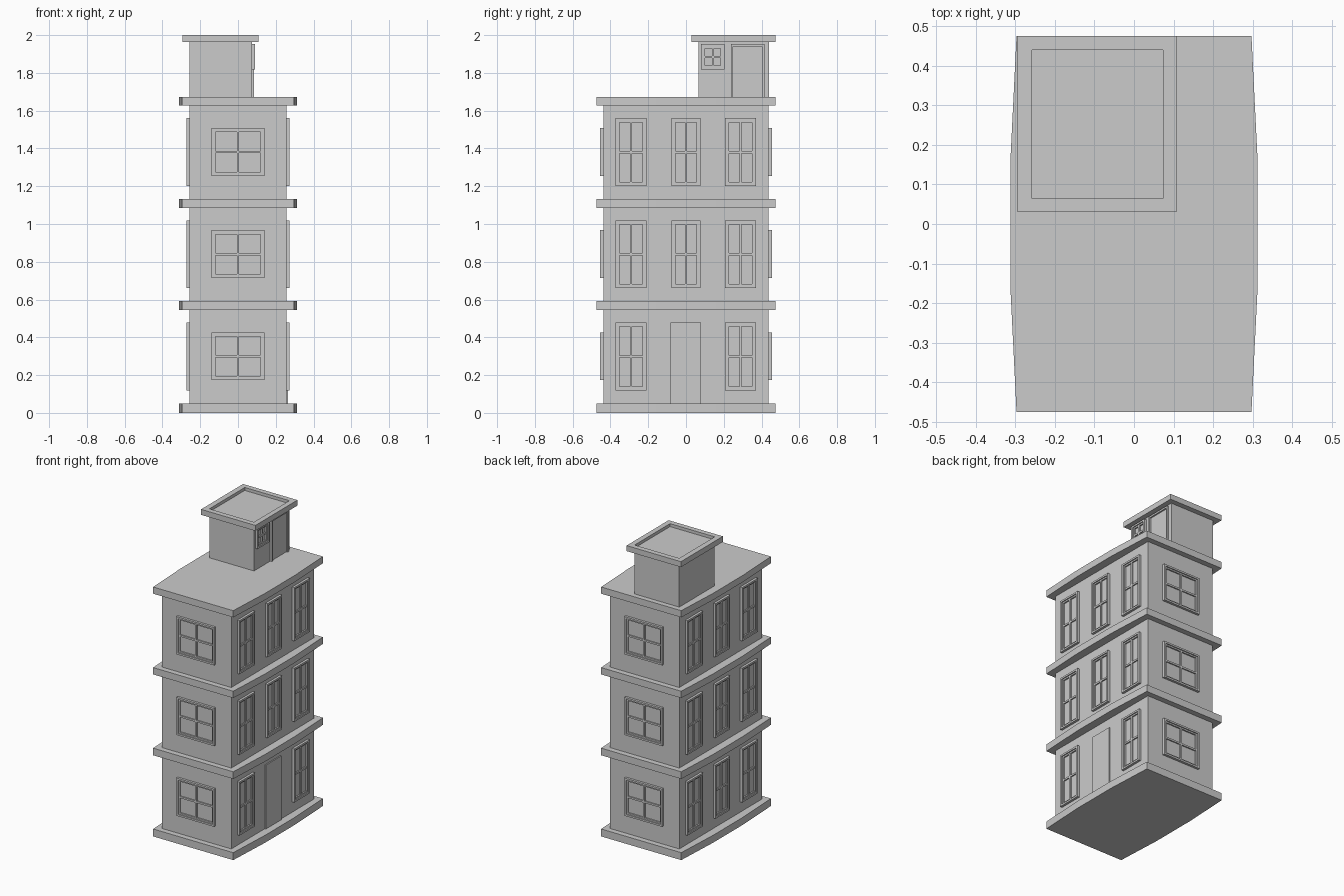
import bpy, bmesh, math
from mathutils import Matrix, Vector

if "Cube" in bpy.data.objects:
    bpy.data.objects.remove(bpy.data.objects["Cube"])

grey = bpy.data.materials.new("light grey")
grey.diffuse_color = (0.6, 0.6, 0.6, 1)
grey.use_nodes = True
grey.node_tree.nodes["Principled BSDF"].inputs["Base Color"].default_value = grey.diffuse_color


def finish(bm, name):
    bmesh.ops.recalc_face_normals(bm, faces=bm.faces)
    me = bpy.data.meshes.new(name)
    bm.to_mesh(me)
    bm.free()
    me.materials.append(grey)
    ob = bpy.data.objects.new(name, me)
    bpy.context.collection.objects.link(ob)
    return ob


def add_box(bm, lo, hi, mat=Matrix()):
    lo, hi = Vector(lo), Vector(hi)
    m = mat @ Matrix.Translation((lo + hi) / 2) @ Matrix.Diagonal((*(hi - lo), 1))
    bmesh.ops.create_cube(bm, size=1, matrix=m)


def box(name, lo, hi, mat=Matrix()):
    bm = bmesh.new()
    add_box(bm, lo, hi, mat)
    return finish(bm, name)


def add_ring(bm, u0, u1, z0, z1, w, depth, mat):
    # rectangular border of width w, standing out from the wall by depth
    for a, b, c, d in ((u0, u1, z0, z0 + w), (u0, u1, z1 - w, z1),
                       (u0, u0 + w, z0 + w, z1 - w), (u1 - w, u1, z0 + w, z1 - w)):
        add_box(bm, (a, -depth, c), (b, 0.002, d), mat)


def wall_matrix(turn, dist):
    # local x runs along the wall, local -y points outwards
    return Matrix.Rotation(math.radians(turn), 4, 'Z') @ Matrix.Translation((0, -dist, 0))


def window(name, mat, u0, u1, z0, z1):
    bm = bmesh.new()
    w = 0.012
    add_ring(bm, u0, u1, z0, z1, w, 0.016, mat)
    a, b, c, d = u0 + w, u1 - w, z0 + w, z1 - w
    add_ring(bm, a, b, c, d, w * 0.8, 0.009, mat)
    um, zm, h = (u0 + u1) / 2, (z0 + z1) / 2, 0.006
    s = w * 0.8
    add_box(bm, (um - h, -0.008, c + s), (um + h, 0.002, d - s), mat)
    for p, q in ((a + s, um - h), (um + h, b - s)):
        add_box(bm, (p, -0.008, zm - h), (q, 0.002, zm + h), mat)
    finish(bm, name)


WX, WY, PITCH = 0.257, 0.438, 0.541

# bowed floor slabs
outline = [(0.297, -0.475), (0.3125, -0.16), (0.3125, 0.16), (0.297, 0.475)]
outline += [(-x, -y) for x, y in outline]
for i in range(4):
    z0 = (0, 0.544, 1.086, 1.627)[i]
    z1 = (0.05, 0.592, 1.132, 1.672)[i]
    bm = bmesh.new()
    f = bm.faces.new([bm.verts.new((x, y, z0)) for x, y in outline])
    r = bmesh.ops.extrude_face_region(bm, geom=[f])
    bmesh.ops.translate(bm, vec=(0, 0, z1 - z0),
                        verts=[v for v in r["geom"] if isinstance(v, bmesh.types.BMVert)])
    finish(bm, f"floor_slab_{i}")
    if i < 3:
        top = (0.544, 1.086, 1.627)[i]
        box(f"storey_walls_{i}", (-WX, -WY, z1), (WX, WY, top))

# windows on all four sides, door on the right side of the ground floor
right = wall_matrix(90, WX)
for i in range(3):
    dz = i * PITCH
    for side, turn in (("front", 0), ("back", 180)):
        window(f"{side}_window_{i}", wall_matrix(turn, WY), -0.14, 0.14, 0.173 + dz, 0.426 + dz)
    for side, turn in (("right", 90), ("left", 270)):
        m = wall_matrix(turn, WX)
        for j, (c, h) in enumerate(((-0.291, 0.082), (0, 0.077), (0.289, 0.082))):
            if side == "right" and i == 0 and j == 1:
                continue
            window(f"{side}_window_{i}_{j}", m, c - h, c + h, 0.119 + dz, 0.478 + dz)
box("street_door", (-0.082, -0.008, 0.05), (0.08, 0.002, 0.478), right)

# roof stair tower
TX0, TX1, TY0, TY1 = -0.258, 0.073, 0.065, 0.44
box("tower_walls", (TX0, TY0, 1.672), (TX1, TY1, 1.98))
bm = bmesh.new()
X0, X1, Y0, Y1 = -0.295, 0.108, 0.03, 0.475
for lo, hi in (((X0, Y0), (X1, TY0)), ((X0, TY1), (X1, Y1)),
               ((X0, TY0), (TX0, TY1)), ((TX1, TY0), (X1, TY1))):
    add_box(bm, (*lo, 1.963), (*hi, 2.0))
finish(bm, "tower_roof_rim")

# tower window and door
tower = wall_matrix(90, TX1)
window("tower_window", tower, 0.08, 0.205, 1.817, 1.952)
bm = bmesh.new()
for a, b, c, d in ((0.237, 0.249, 1.672, 1.94), (0.403, 0.415, 1.672, 1.94),
                   (0.237, 0.415, 1.94, 1.952)):
    add_box(bm, (a, -0.013, c), (b, 0.002, d), tower)
finish(bm, "tower_door_frame")
box("tower_door", (0.249, -0.003, 1.672), (0.403, 0.002, 1.94), tower)
